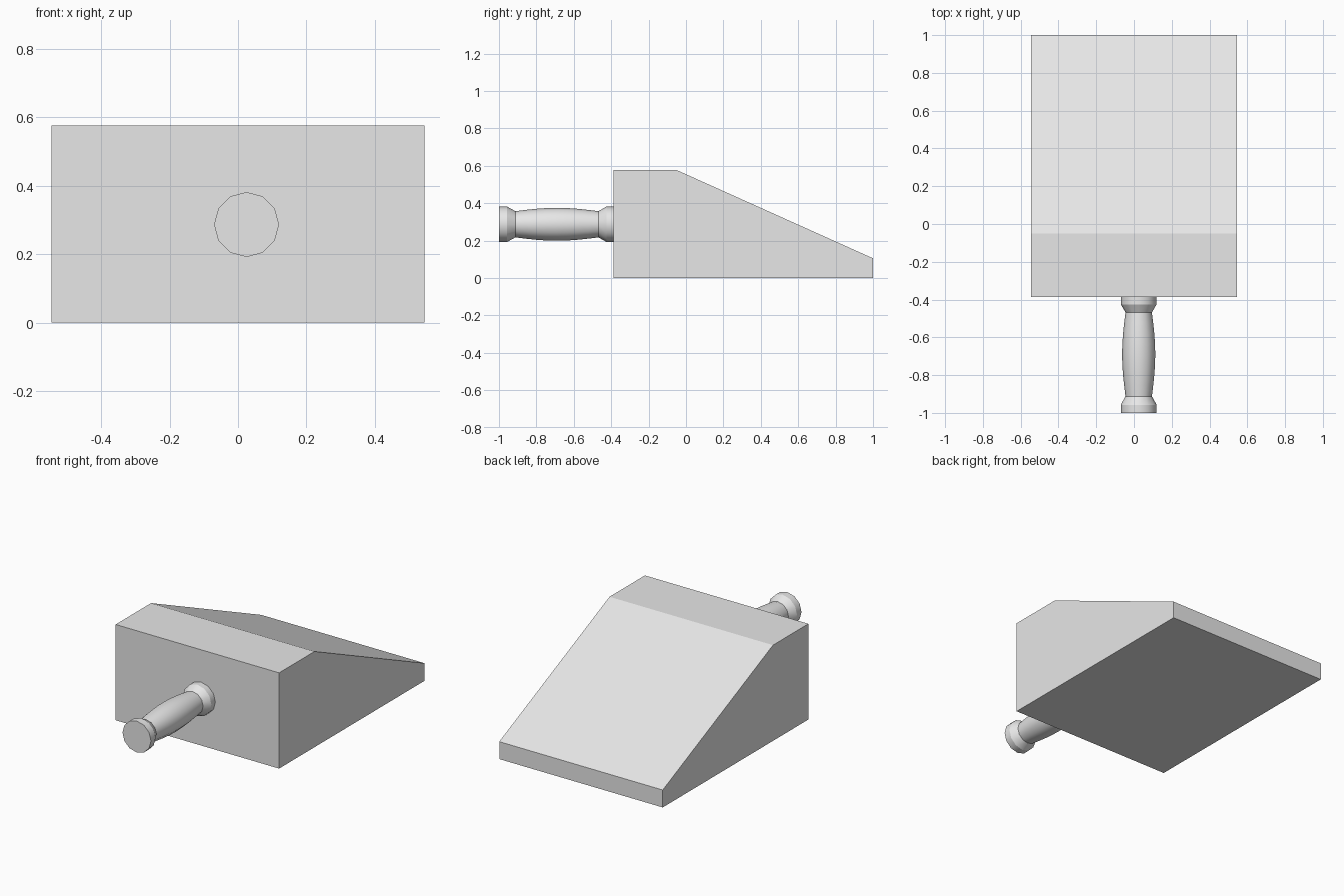
import bpy, bmesh, math

cube = bpy.data.objects.get("Cube")
if cube:
    bpy.data.objects.remove(cube, do_unlink=True)

grey = bpy.data.materials.new("light_grey")
grey.use_nodes = True
grey.diffuse_color = (0.8, 0.8, 0.8, 1)
grey.node_tree.nodes["Principled BSDF"].inputs["Base Color"].default_value = (0.8, 0.8, 0.8, 1)


def finish(bm, name):
    bmesh.ops.recalc_face_normals(bm, faces=bm.faces[:])
    mesh = bpy.data.meshes.new(name)
    bm.to_mesh(mesh)
    bm.free()
    mesh.materials.append(grey)
    obj = bpy.data.objects.new(name, mesh)
    bpy.context.collection.objects.link(obj)
    return obj


# Wedge-shaped head: side outline extruded across the width
HALF_WIDTH = 0.545
FRONT = -0.387
outline = [(FRONT, 0), (1, 0), (1, 0.105), (-0.05, 0.577), (FRONT, 0.577)]
bm = bmesh.new()
side = bm.faces.new([bm.verts.new((-HALF_WIDTH, y, z)) for y, z in outline])
extruded = bmesh.ops.extrude_face_region(bm, geom=[side])["geom"]
bmesh.ops.translate(bm, vec=(2 * HALF_WIDTH, 0, 0),
                    verts=[v for v in extruded if isinstance(v, bmesh.types.BMVert)])
finish(bm, "wedge_head")

# Turned handle: collars at both ends with a swelling grip between them
SIDES = 12
CENTRE_X, CENTRE_Z = 0.025, 0.287
COLLAR, NECK, SWELL = 0.095, 0.07, 0.018
grip_start, grip_end, grip_steps = -0.912, -0.468, 8
profile = [(-1, COLLAR), (-0.957, COLLAR)]
for i in range(grip_steps + 1):
    t = i / grip_steps
    profile.append((grip_start + t * (grip_end - grip_start),
                    NECK + SWELL * math.sin(math.pi * t)))
profile += [(-0.425, COLLAR), (FRONT, COLLAR)]

bm = bmesh.new()
rings = []
for y, radius in profile:
    angles = [math.tau * k / SIDES for k in range(SIDES)]
    rings.append([bm.verts.new((CENTRE_X + radius * math.sin(a), y,
                                CENTRE_Z + radius * math.cos(a))) for a in angles])
for a, b in zip(rings, rings[1:]):
    for k in range(SIDES):
        n = (k + 1) % SIDES
        bm.faces.new((a[k], a[n], b[n], b[k])).smooth = True
for ring in (rings[0], rings[-1]):
    bm.faces.new(ring)

# Crisp edges where the collars and grip meet
last = len(rings) - 1
for r in (0, 1, 2, last - 2, last - 1, last):
    for k in range(SIDES):
        bm.edges.get((rings[r][k], rings[r][(k + 1) % SIDES])).smooth = False
finish(bm, "handle")
